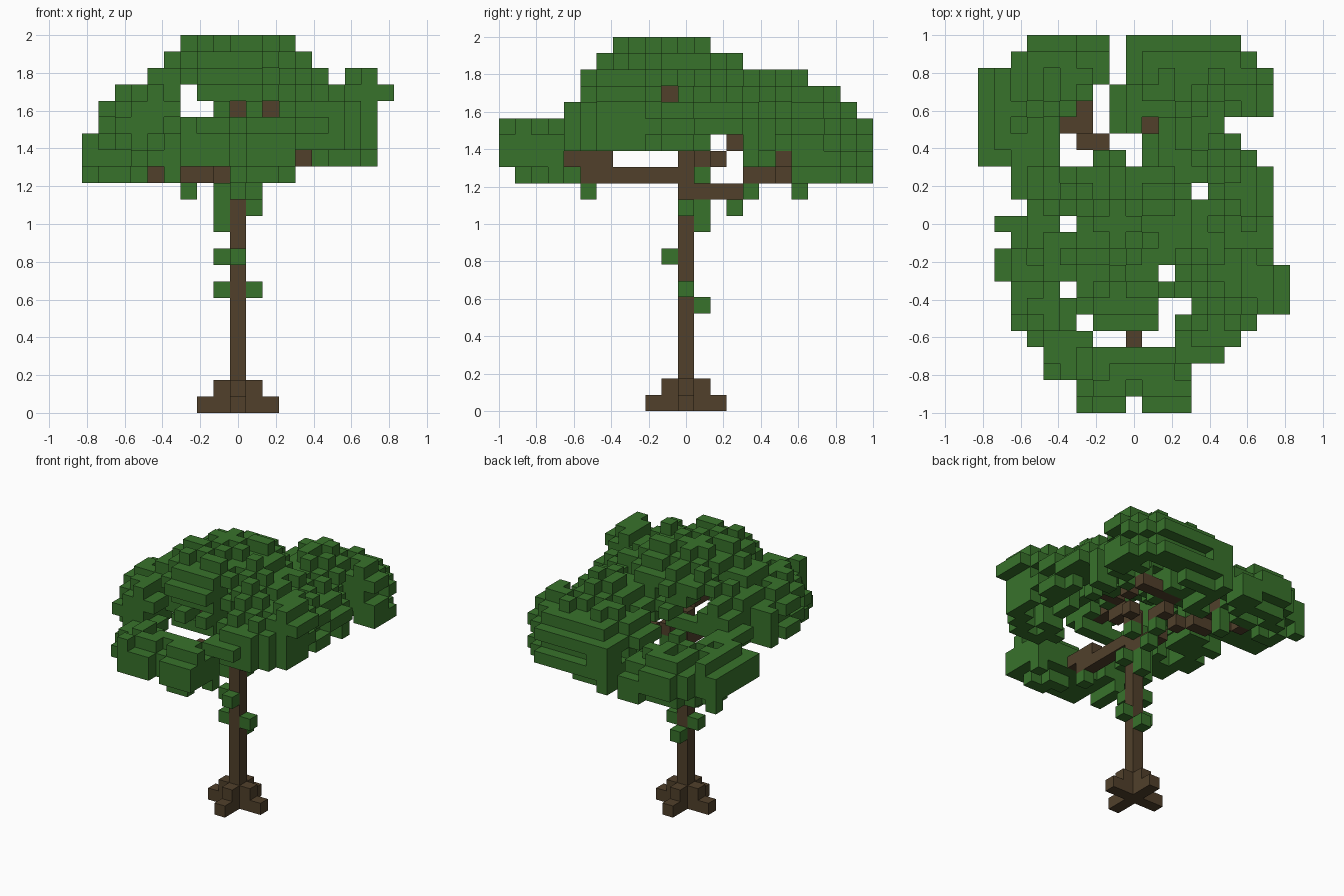
import bpy
import bmesh
import random
from mathutils import Vector

random.seed(7)
SIZE = 2 / 23  # edge of one block

if "Cube" in bpy.data.objects:
    bpy.data.objects.remove(bpy.data.objects["Cube"], do_unlink=True)


def make_material(name, rgb):
    mat = bpy.data.materials.new(name)
    mat.use_nodes = True
    mat.diffuse_color = (*rgb, 1)
    mat.node_tree.nodes["Principled BSDF"].inputs["Base Color"].default_value = (*rgb, 1)
    return mat


leaf = make_material("leaf green", (0.039, 0.168, 0.024))
bark = make_material("bark brown", (0.082, 0.051, 0.024))


def path(*points):
    """Blocks along a polyline of grid points."""
    cells = set()
    for a, b in zip(points, points[1:]):
        a, b = Vector(a), Vector(b)
        steps = int(max(abs(c) for c in b - a))
        for n in range(steps + 1):
            cells.add(tuple(round(c) for c in a.lerp(b, n / steps)))
    return cells


def dome(x, y, cx, cy, top, fall):
    return top - fall * ((x - cx) ** 2 + (y - cy) ** 2)


# Crown outline: left and right end of each row, front to back, with gaps
LEFT = [-3, -3, -5, -5, -6, -7, -7, -7, -8, -8, -7, -8,
        -6, -7, -7, -9, -9, -9, -9, -9, -9, -7, -6]
RIGHT = [3, 3, 3, 5, 6, 7, 9, 9, 9, 8, 8, 8,
         8, 8, 8, 7, 6, 5, 8, 8, 8, 7, 6]
GAPS = {11: [-1], 10: [-1], 9: [-1], 8: [-2], 7: [-3, -2], 6: [-4, -3, -2, 1],
        5: range(-4, 1), 4: [-4, -3, 0], 2: [4], 0: [-4], -3: [2], -4: [-4],
        -5: [2, 3], -6: [-3, 2], -7: range(-2, 3), -11: [0]}
outline = {(x, y) for y in range(-11, 12)
           for x in range(LEFT[y + 11], RIGHT[y + 11] + 1)
           if x not in GAPS.get(y, [])}


def cluster(x, y):
    if y >= 4 and x < -1:
        return "back_right_leaves"
    if y <= -8 and x <= 3 or y == -7 and x < 3:
        return "front_leaves"
    return "upper_leaves"


def leaf_top(x, y):
    kind = cluster(x, y)
    if kind == "back_right_leaves":
        return int(dome(x, y, -6, 7, 17.9, 0.06))
    if kind == "front_leaves":
        return int(dome(x, y, 0, -9, 17.9, 0.05))
    return int(max(dome(x, y, 0, -1.5, 22.9, 0.085),   # main crown
                   dome(x, y, -5.5, -3, 19.4, 0.09),   # right shoulder
                   dome(x, y, 7, -3.5, 20.6, 0.12),    # left shoulder
                   dome(x, y, 4, 6, 20.4, 0.09),       # back left
                   17))


def leaf_floor(x, y):
    kind = cluster(x, y)
    if kind == "front_leaves":
        return 15 if y == -11 or x in (-5, -3, -2, -1) else 14
    if kind == "back_right_leaves":
        return 14 if y >= 7 or x == -4 else 15
    if x == 9:
        return 18
    if y in (2, 3):
        return 17
    return 16 if y < 4 else 14 if y > 6 and x <= 3 else 15


def is_window(x, y, z):
    """Sight lines left open through the crown."""
    return (x == -3 and z in (18, 19) or x == -2 and z == 18
            or x == 0 and z == 18 and y < -3 or y == -1 and z == 19 and x > 3)


tops = {c: leaf_top(*c) for c in outline}
CROSS = [(1, 0), (-1, 0), (0, 1), (0, -1)]


def beside(c):
    return [(c[0] + dx, c[1] + dy) for dx, dy in CROSS]


def on_rim(c):
    return any(n not in outline for n in beside(c))


def tufts(columns, height):
    """Cover columns with leaf tufts: a block with one more on each of its six sides."""
    order = sorted(columns)
    random.shuffle(order)
    order.sort(key=on_rim)
    bare, cells = set(columns), set()
    for c in order:
        arms = [n for n in beside(c) if n in columns]
        if bare.isdisjoint([c] + arms):
            continue
        bare -= {c, *arms}
        z = height(*c)
        cells |= {(*c, z - 1), (*c, z), (*c, z + 1)} | {(*n, z) for n in arms}
    return {(x, y, z) for x, y, z in cells
            if leaf_floor(x, y) <= z <= tops[x, y] and not is_window(x, y, z)}


crown = {}
for kind in ("upper_leaves", "front_leaves", "back_right_leaves"):
    columns = {c for c in outline if cluster(*c) == kind}
    cells = tufts(columns, lambda x, y: tops[x, y] - 1)
    if kind == "upper_leaves":
        # Rounded skirt that hangs below the rim
        skirt = {c for c in columns if on_rim(c) or any(on_rim(n) for n in beside(c))}
        cells |= tufts(skirt, lambda x, y: tops[x, y] - 3)
    else:
        # Lower layer that makes a thick pad
        cells |= tufts(columns, lambda x, y: 15)
    crown[kind] = cells

# Trunk, roots and branches
roots = set()
for dx, dy in CROSS:
    roots |= {(dx, dy, 0), (2 * dx, 2 * dy, 0), (dx, dy, 1)}
parts = {
    "trunk": path((0, 0, 0), (0, 0, 15)),
    "roots": roots,
    "front_branch": path((0, -1, 14), (0, -6, 14)) | path((0, -5, 15), (0, -7, 15)),
    "back_right_branch": path((0, 1, 13), (0, 3, 13), (-1, 4, 14), (-2, 5, 14), (-3, 5, 14),
                              (-5, 7, 14)) | {(-4, 6, 15), (-3, 6, 15), (-3, 7, 15)},
    "back_left_branch": path((0, 3, 13), (1, 4, 14), (1, 6, 15), (4, 6, 15)),
    "upper_branch": path((0, 0, 15), (2, 2, 15), (3, 3, 16), (4, 4, 17)),
    "top_branch": path((0, 0, 15), (0, -1, 17), (0, -4, 18)) | path((0, -1, 17), (4, -1, 19)),
}
bark_parts = list(parts)

# Creeper leaves on the trunk and below the crown
parts["hanging_leaves"] = (
    path((-1, 0, 11), (-1, 0, 13)) | path((0, 1, 11), (0, 1, 12))
    | path((1, 1, 14), (1, 1, 15))
    | {(-1, 0, 9), (0, -1, 9), (-1, 0, 7), (1, 0, 7), (0, 1, 6), (1, 0, 12),
       (1, 3, 12), (1, 4, 13), (0, -6, 13), (-3, 7, 13), (-3, 7, 14)})
parts.update(crown)

# Each block belongs to one part only, wood first
taken = set()
for name in parts:
    parts[name] = parts[name] - taken
    taken |= parts[name]

SIDES = [Vector(v) for v in ((1, 0, 0), (-1, 0, 0), (0, 1, 0),
                             (0, -1, 0), (0, 0, 1), (0, 0, -1))]


def build(name, cells, mat):
    """Make the exposed faces of a set of blocks."""
    bm = bmesh.new()
    for cell in sorted(cells):
        centre = Vector(cell) + Vector((0, 0, 0.5))
        for n in SIDES:
            if tuple(int(c) for c in Vector(cell) + n) in taken:
                continue
            u = Vector((n.y, n.z, n.x))
            v = n.cross(u)
            corners = [(centre + (n + a * u + b * v) / 2) * SIZE
                       for a, b in ((-1, -1), (1, -1), (1, 1), (-1, 1))]
            bm.faces.new([bm.verts.new(c) for c in corners])
    bmesh.ops.remove_doubles(bm, verts=bm.verts, dist=SIZE / 100)
    mesh = bpy.data.meshes.new(name)
    bm.to_mesh(mesh)
    bm.free()
    mesh.materials.append(mat)
    bpy.context.collection.objects.link(bpy.data.objects.new(name, mesh))


for name, cells in parts.items():
    build(name, cells, bark if name in bark_parts else leaf)
